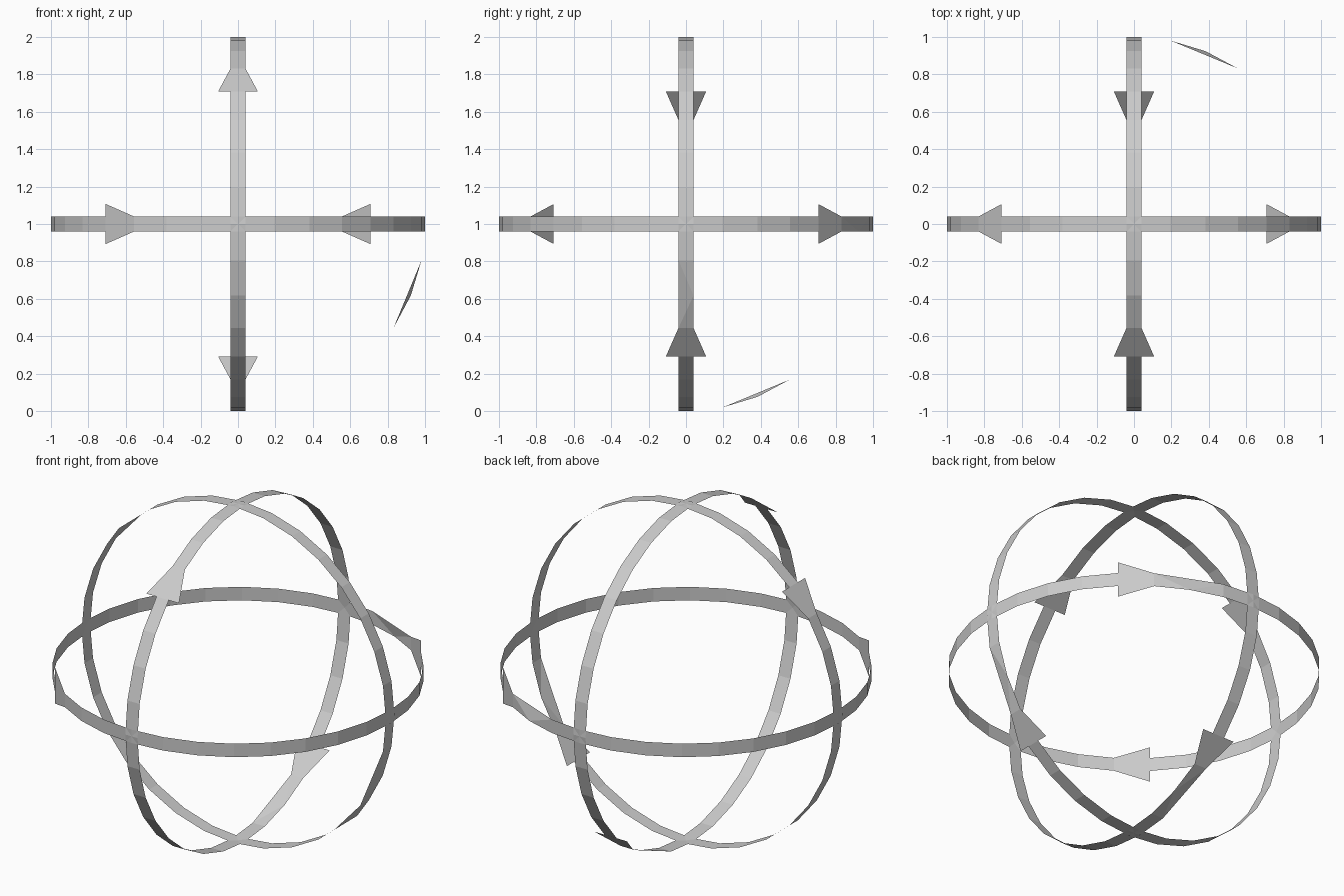
import bpy, bmesh
from math import cos, sin, tau
from mathutils import Matrix, Vector

if "Cube" in bpy.data.objects:
    bpy.data.objects.remove(bpy.data.objects["Cube"])

SEG = 32        # sides of every ring
HALF = 0.04     # half width of the ribbon
HEAD = 0.107    # half width of an arrow head at its base
ARROWS = (4, 20)  # segments that flare into arrow heads
SKIP = 6        # position where one rim vertex is collapsed


def ribbon_ring(name, ax, ay):
    """Flat open band whose local x, y axes point along ax, ay."""
    ax, ay = Vector(ax), Vector(ay)
    az = ax.cross(ay)
    rot = Matrix((ax, ay, az)).transposed()
    centre = Vector((0, 0, 1))
    bm = bmesh.new()

    def vert(i, h):
        a = tau * i / SEG
        return bm.verts.new(rot @ Vector((cos(a), sin(a), h)) + centre)

    low = [vert(i, -HALF) for i in range(SEG)]
    top = [None if i == SKIP else vert(i, HALF) for i in range(SEG)]

    for i in range(SEG):
        j = (i + 1) % SEG
        if i in ARROWS:
            # arrow head: wide base tapering to the ribbon
            bm.faces.new((vert(i, -HEAD), low[j], top[j], vert(i, HEAD)))
        elif j == SKIP:
            # three triangles bridging the collapsed vertex
            k = j + 1
            bm.faces.new((low[i], low[j], top[i]))
            bm.faces.new((low[j], top[k], top[i]))
            bm.faces.new((low[j], low[k], top[k]))
        elif i != SKIP:
            bm.faces.new((low[i], low[j], top[j], top[i]))

    mesh = bpy.data.meshes.new(name)
    bm.to_mesh(mesh)
    bm.free()
    bpy.context.collection.objects.link(bpy.data.objects.new(name, mesh))


# one ring around each axis
ribbon_ring("horizontal_arrow_ring", (1, 0, 0), (0, 1, 0))
ribbon_ring("side_arrow_ring", (0, 1, 0), (0, 0, -1))
ribbon_ring("front_arrow_ring", (0, 0, -1), (1, 0, 0))
